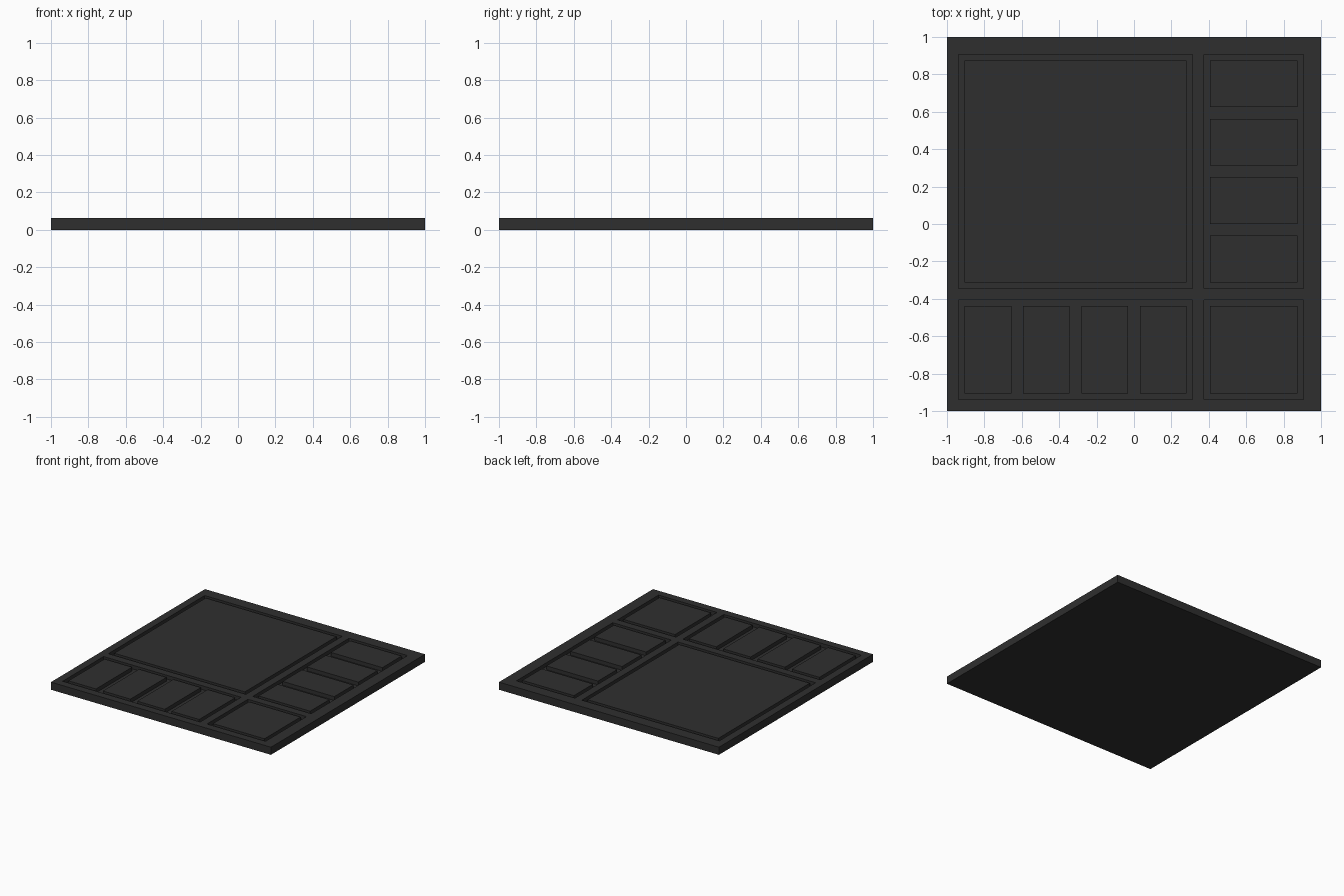
import bpy

if "Cube" in bpy.data.objects:
    bpy.data.objects.remove(bpy.data.objects["Cube"])

U = 1 / 32           # layout module
TOP = 2 * U          # slab thickness
FLOOR = U            # trench floor height

charcoal = bpy.data.materials.new("charcoal")
charcoal.diffuse_color = (0.028, 0.028, 0.028, 1)
charcoal.use_nodes = True
charcoal.node_tree.nodes["Principled BSDF"].inputs["Base Color"].default_value = charcoal.diffuse_color


def box(name, x0, x1, y0, y1, z0, z1):
    """Axis-aligned box from its limits."""
    v = [(x, y, z) for z in (z0, z1) for x, y in ((x0, y0), (x1, y0), (x1, y1), (x0, y1))]
    f = [(3, 2, 1, 0), (4, 5, 6, 7), (0, 1, 5, 4), (1, 2, 6, 5), (2, 3, 7, 6), (3, 0, 4, 7)]
    me = bpy.data.meshes.new(name)
    me.from_pydata(v, [], f)
    me.materials.append(charcoal)
    ob = bpy.data.objects.new(name, me)
    bpy.context.collection.objects.link(ob)
    return ob


# Slab
slab = box("slab", -1, 1, -1, 1, 0, TOP)

# Trenches: name, limits in modules, pad columns, pad rows
trenches = [
    ("main_panel", -30, 10, -11, 29, 1, 1),
    ("side_pad", 12, 29, -11, 29, 1, 4),
    ("lower_pad", -30, 10, -30, -13, 4, 1),
    ("corner_panel", 12, 29, -30, -13, 1, 1),
]

for name, x0, x1, y0, y1, cols, rows in trenches:
    # Sunken trench cut into the slab
    cutter = box(name + "_cutter", x0 * U, x1 * U, y0 * U, y1 * U, FLOOR, TOP + 0.1)
    cutter.hide_render = True
    cutter.hide_set(True)
    cut = slab.modifiers.new(name + "_trench", 'BOOLEAN')
    cut.operation = 'DIFFERENCE'
    cut.solver = 'EXACT'
    cut.object = cutter

    # Pads standing in the trench, one module in from each cell edge
    w, h = (x1 - x0) / cols, (y1 - y0) / rows
    for i in range(cols):
        for j in range(rows):
            px, py = x0 + i * w, y0 + j * h
            box(f"{name}_{i + j + 1}", (px + 1) * U, (px + w - 1) * U,
                (py + 1) * U, (py + h - 1) * U, FLOOR, TOP)
